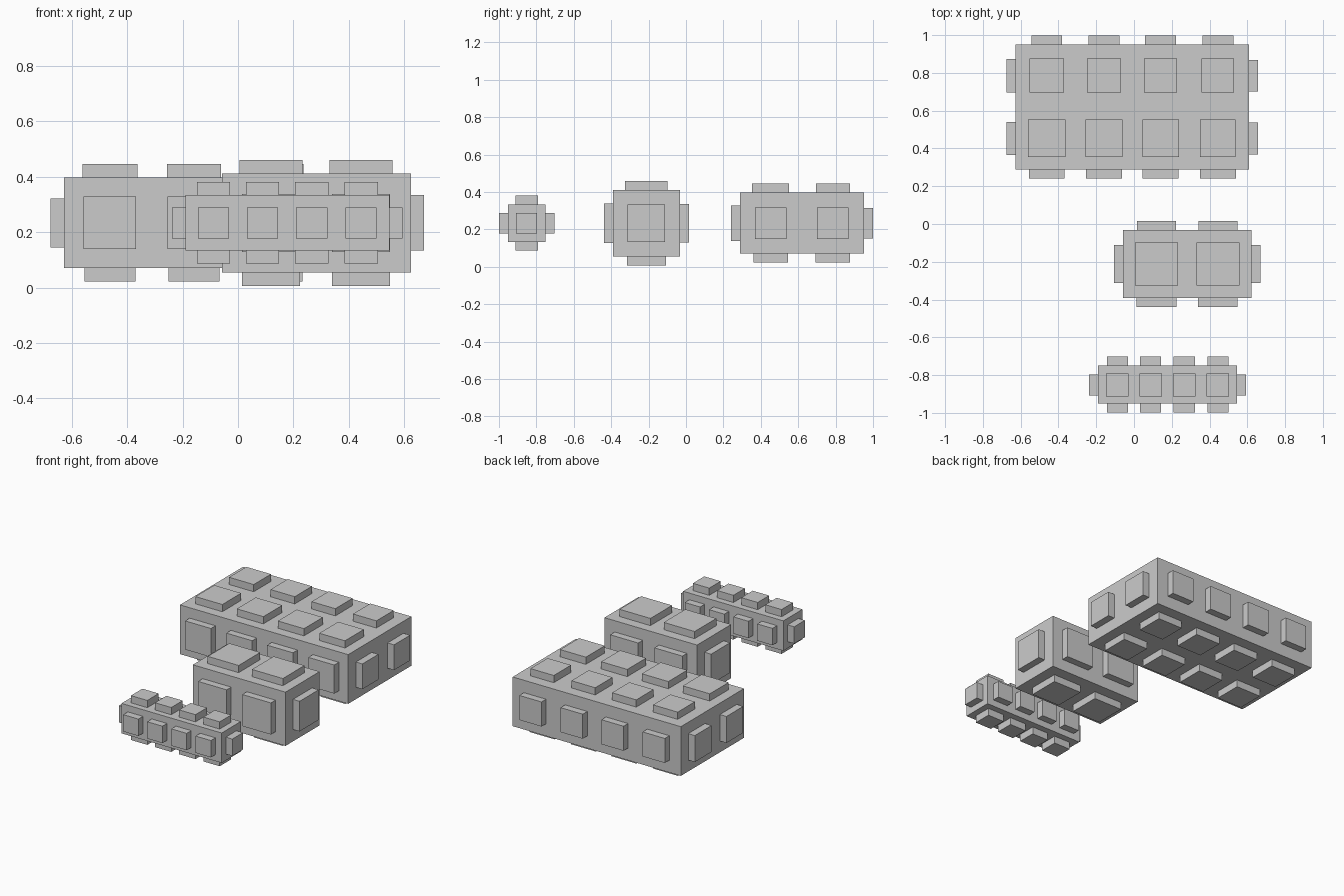
import bpy, bmesh

if "Cube" in bpy.data.objects:
    bpy.data.objects.remove(bpy.data.objects["Cube"])


def box(bm, lo, hi):
    v = bmesh.ops.create_cube(bm, size=1)["verts"]
    for p in v:
        for a in range(3):
            p.co[a] = hi[a] if p.co[a] > 0 else lo[a]


def make(name, boxes):
    bm = bmesh.new()
    for lo, hi in boxes:
        box(bm, lo, hi)
    me = bpy.data.meshes.new(name)
    bm.to_mesh(me)
    bm.free()
    ob = bpy.data.objects.new(name, me)
    bpy.context.collection.objects.link(ob)


def pads(lo, hi, axis, side, us, vs, out=0.048, sink=0.01):
    """Grid of square pads on one face; us, vs are (centre, size) along the other two axes."""
    a, b = [i for i in range(3) if i != axis]
    res = []
    for uc, us_ in us:
        for vc, vs_ in vs:
            l, h = [0] * 3, [0] * 3
            l[a], h[a] = uc - us_ / 2, uc + us_ / 2
            l[b], h[b] = vc - vs_ / 2, vc + vs_ / 2
            l[axis], h[axis] = ((hi[axis] - sink, hi[axis] + out) if side > 0
                                else (lo[axis] - out, lo[axis] + sink))
            res.append((l, h))
    return res


def brick(name, lo, hi, cols, rows, zc, faces):
    """faces: (axis, side, pad size) for every padded face."""
    make(name + "_body", [(lo, hi)])
    for label, axis, side, size in faces:
        spans = [[(c, size) for c in cs] for i, cs in enumerate((cols, rows, [zc])) if i != axis]
        make(name + "_" + label + "_pads", pads(lo, hi, axis, side, *spans))


# Large block, top pads shrink a little towards the back
L_lo, L_hi = (-0.628, 0.288, 0.07), (0.608, 0.951, 0.397)
cols = [-0.462, -0.159, 0.141, 0.444]
brick("large_block", L_lo, L_hi, cols, [0.453, 0.785], 0.233,
      [("front", 1, -1, 0.19), ("back", 1, 1, 0.163),
       ("left", 0, -1, 0.176), ("right", 0, 1, 0.168), ("bottom", 2, -1, 0.183)])
for label, y, s in (("front", 0.453, 0.198), ("back", 0.786, 0.181)):
    make("large_block_top_pads_" + label,
         pads(L_lo, L_hi, 2, 1, [(c, s - 0.003 * i) for i, c in enumerate(cols)], [(y, s)]))

# Medium block
brick("medium_block", (-0.058, -0.391, 0.054), (0.623, -0.033, 0.411),
      [0.119, 0.444], [-0.212], 0.233,
      [("front", 1, -1, 0.21), ("back", 1, 1, 0.206), ("left", 0, -1, 0.2),
       ("right", 0, 1, 0.2), ("top", 2, 1, 0.227), ("bottom", 2, -1, 0.209)])

# Small block
brick("small_block", (-0.19, -0.951, 0.134), (0.546, -0.75, 0.333),
      [-0.088, 0.088, 0.266, 0.444], [-0.852], 0.233,
      [("front", 1, -1, 0.112), ("back", 1, 1, 0.112), ("left", 0, -1, 0.112),
       ("right", 0, 1, 0.112), ("top", 2, 1, 0.12), ("bottom", 2, -1, 0.12)])
